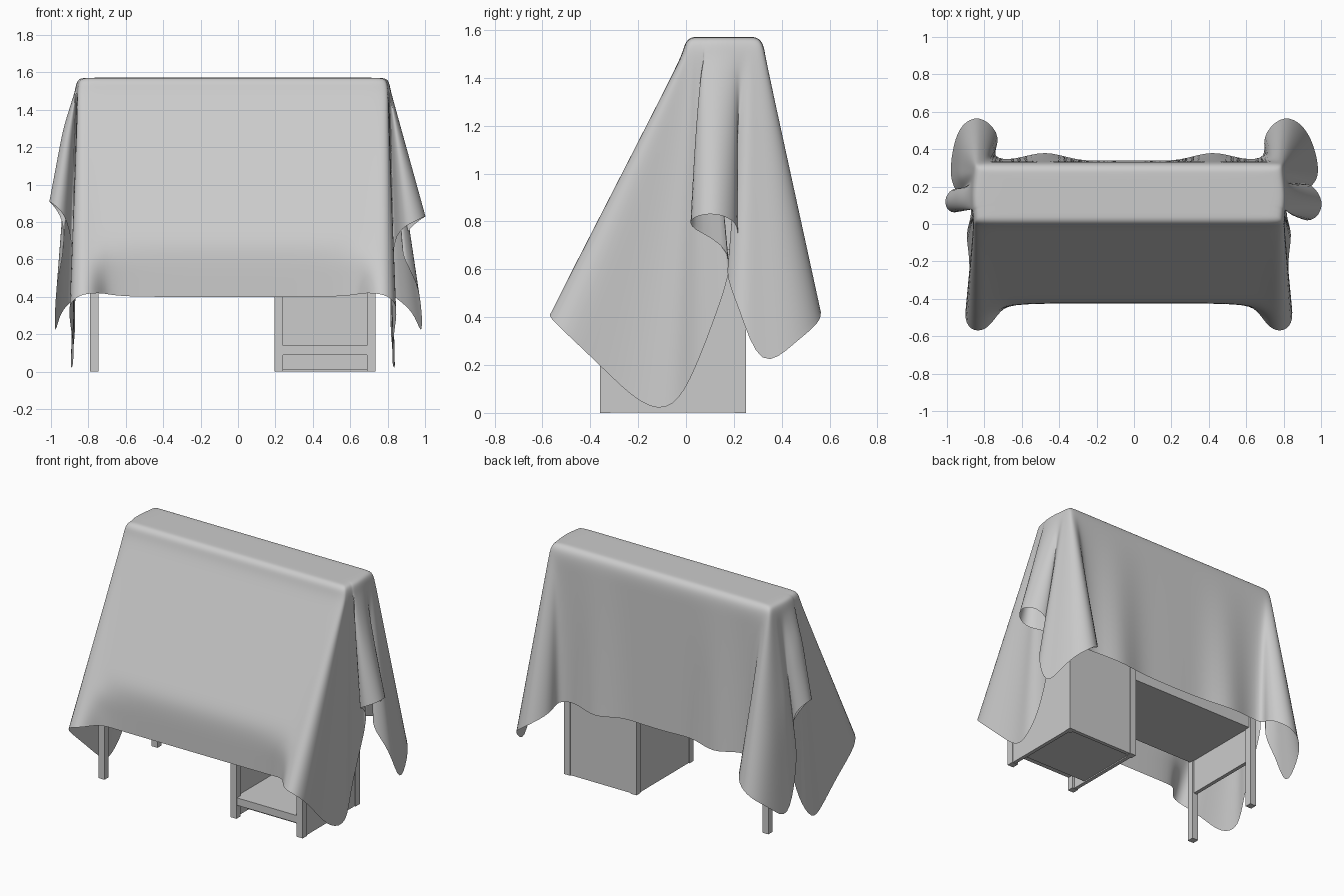
import bpy, bmesh
from mathutils import Vector


def box(name, x0, x1, y0, y1, z0, z1):
    bm = bmesh.new()
    bmesh.ops.create_cube(bm, size=1)
    for v in bm.verts:
        v.co = Vector(((x0 + x1) / 2 + v.co.x * (x1 - x0),
                       (y0 + y1) / 2 + v.co.y * (y1 - y0),
                       (z0 + z1) / 2 + v.co.z * (z1 - z0)))
    me = bpy.data.meshes.new(name)
    bm.to_mesh(me)
    bm.free()
    ob = bpy.data.objects.new(name, me)
    bpy.context.collection.objects.link(ob)
    return ob


# Desk legs: left end plus both sides of the cabinet
for label, x in (("left", -0.79), ("cabinet_inner", 0.195), ("cabinet_outer", 0.69)):
    box(label + "_front_leg", x, x + 0.045, -0.36, -0.315, 0, 0.68)
    box(label + "_back_leg", x, x + 0.045, 0.205, 0.25, 0, 0.68)

# Cabinet panels, toe kick and shelf
box("cabinet_inner_panel", 0.2, 0.225, -0.32, 0.21, 0.002, 0.66)
box("cabinet_outer_panel", 0.705, 0.73, -0.32, 0.21, 0.002, 0.66)
box("cabinet_back_panel", 0.235, 0.695, 0.22, 0.245, 0.002, 0.66)
box("cabinet_plinth", 0.22, 0.71, -0.22, 0.23, 0.01, 0.09)
box("cabinet_shelf", 0.22, 0.71, -0.355, 0.23, 0.09, 0.14)

# Left end panel, drawer box and desktop
box("left_end_panel", -0.78, -0.755, -0.32, 0.21, 0.33, 0.66)
box("drawer_box", -0.75, 0.2, -0.34, 0.235, 0.56, 0.68)
box("desktop", -0.795, 0.74, -0.38, 0.27, 0.66, 0.685)
# Tall upper unit under the cloth
box("upper_unit", -0.78, 0.725, 0.045, 0.285, 0.685, 1.54)

# Draped cloth: right-hand columns, front to back (shoulder x, y; hem x, y, z)
COLUMNS = [
    (0.20, -0.015, 0.20, -0.425, 0.40),
    (0.58, -0.015, 0.58, -0.425, 0.40),
    (0.70, -0.015, 0.66, -0.455, 0.42),
    (0.75, -0.014, 0.72, -0.56, 0.42),
    (0.785, -0.01, 0.80, -0.58, 0.41),
    (0.80, 0.00, 0.86, -0.52, 0.35),
    (0.803, 0.01, 0.83, -0.36, 0.20),
    (0.805, 0.02, 0.82, -0.18, 0.02),
    (0.806, 0.03, 0.85, -0.05, 0.01),
    (0.807, 0.04, 0.81, 0.04, 0.18),
    (0.808, 0.052, 0.82, 0.14, 0.45),
    (0.809, 0.066, 0.83, 0.22, 0.69),
    (0.812, 0.075, 0.87, 0.005, 0.77),
    (0.815, 0.09, 0.98, 0.02, 0.82),
    (0.818, 0.14, 1.02, 0.12, 0.84),
    (0.815, 0.19, 0.95, 0.22, 0.80),
    (0.812, 0.22, 0.87, 0.22, 0.71),
    (0.809, 0.25, 0.88, 0.15, 0.60),
    (0.807, 0.27, 0.98, 0.22, 0.45),
    (0.805, 0.29, 0.99, 0.31, 0.16),
    (0.802, 0.31, 0.95, 0.46, 0.30),
    (0.795, 0.325, 0.88, 0.555, 0.37),
    (0.78, 0.33, 0.78, 0.58, 0.44),
    (0.755, 0.332, 0.675, 0.46, 0.51),
    (0.72, 0.332, 0.72, 0.35, 0.54),
    (0.58, 0.332, 0.58, 0.34, 0.56),
    (0.42, 0.332, 0.42, 0.40, 0.52),
    (0.25, 0.332, 0.25, 0.335, 0.55),
    (0.08, 0.332, 0.08, 0.34, 0.54),
]
ROWS = 11
CAP = [(0.50, 0.40, 1.572), (0.90, 0.64, 1.572), (0.97, 0.80, 1.57), (0.99, 0.94, 1.548)]


def column(i, c, is_left):
    tx, ty, hx, hy, hz = c
    if is_left and 12 <= i <= 16:  # centre fold hangs shorter and narrower
        hz += 0.08
        hy = 0.14 + (hy - 0.14) * 0.65
    if is_left and 18 <= i <= 23:  # back corner fold sits closer in
        hx -= 0.03
    pts = [Vector(((tx + 0.027) * sx - 0.027, 0.155 + (ty - 0.155) * sy, z))
           for sx, sy, z in CAP]
    for r in range(ROWS + 1):
        t = r / ROWS
        p = Vector((tx, ty, 1.5)).lerp(Vector((hx, hy, hz)), t)
        if i < 3:  # front panel bends over the desktop edge
            p.y = max(hy, ty - 0.5 * (1.5 - p.z))
        elif 11 <= i <= 16:  # centre fold opens early, then hangs straight
            p.y = ty + (hy - ty) * t ** 0.55
        pts.append(p)
    if is_left:  # mirror, with the outermost tips pulled in
        for p in pts:
            x = p.x + 0.055 if p.x < 0.88 else 0.935 + (p.x - 0.88) * 0.6
            p.x = -x
    return pts


cols = [column(i, c, False) for i, c in enumerate(COLUMNS)]
cols += [column(i, c, True) for i, c in reversed(list(enumerate(COLUMNS)))]

bm = bmesh.new()
grid = [[bm.verts.new(p) for p in col] for col in cols]
n = len(grid)
for i in range(n):
    a, b = grid[i], grid[(i + 1) % n]
    for r in range(len(a) - 1):
        bm.faces.new((a[r], a[r + 1], b[r + 1], b[r]))
# Flat top, closed in strips between matching right and left columns
for i in range(n // 2 - 1):
    bm.faces.new((grid[i][0], grid[i + 1][0], grid[n - 2 - i][0], grid[n - 1 - i][0]))
bmesh.ops.recalc_face_normals(bm, faces=bm.faces)
for f in bm.faces:
    f.smooth = True
me = bpy.data.meshes.new("draped_cloth")
bm.to_mesh(me)
bm.free()
cloth = bpy.data.objects.new("draped_cloth", me)
bpy.context.collection.objects.link(cloth)
sub = cloth.modifiers.new("soft_folds", 'SUBSURF')
sub.levels = sub.render_levels = 2
